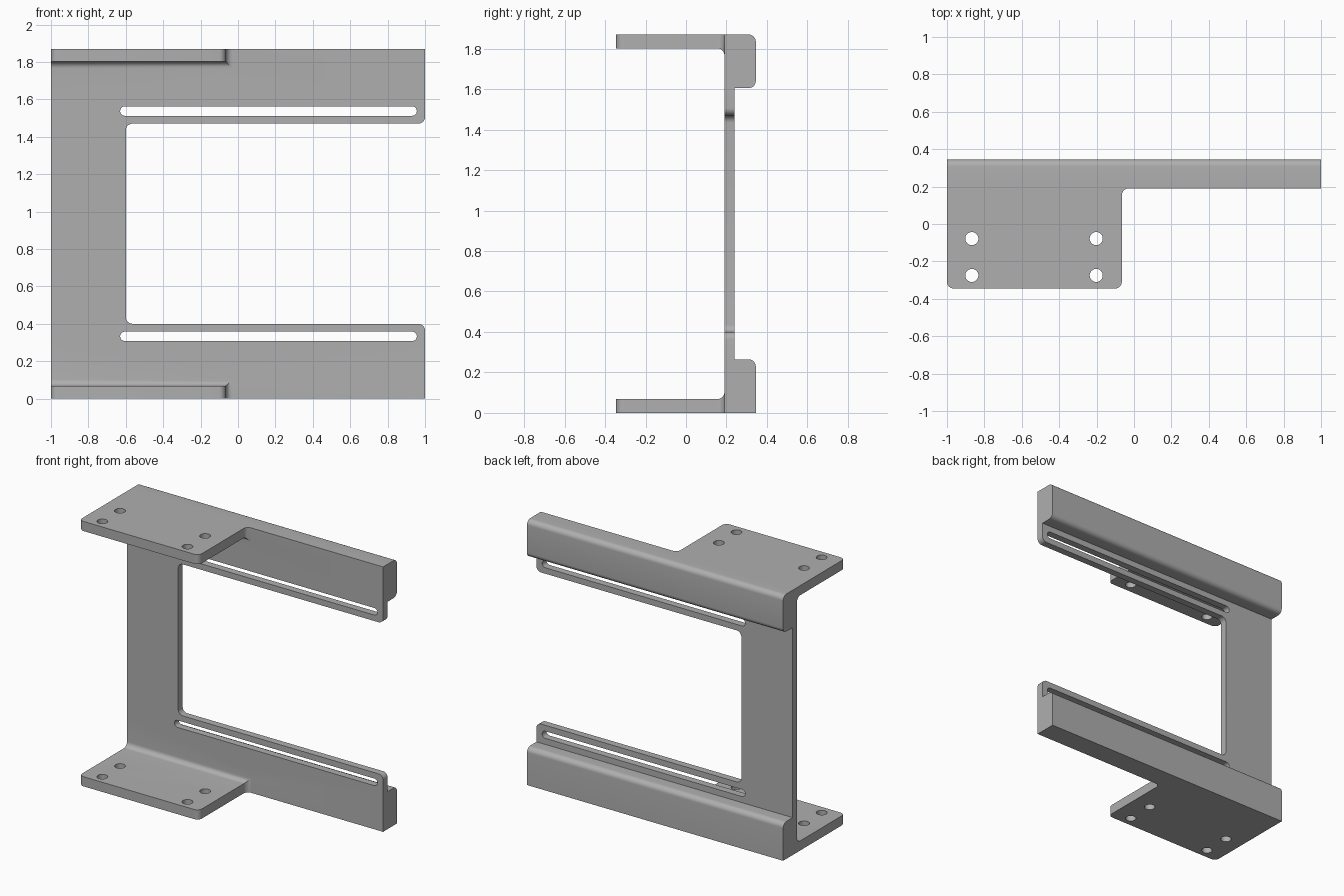
import bpy, bmesh, math
from mathutils import Vector

cube = bpy.data.objects.get("Cube")
if cube:
    bpy.data.objects.remove(cube, do_unlink=True)

H = 1.87            # overall height
WEB = (0.19, 0.24)  # front and back of the upright plate
BACK = 0.345
FLANGE_X = -0.065   # inner end of the mounting flanges
FLANGE_T = 0.068
R = 0.036           # general corner radius

grey = bpy.data.materials.new("metal grey")
grey.use_nodes = True
grey.diffuse_color = (0.43, 0.43, 0.43, 1)
grey.node_tree.nodes["Principled BSDF"].inputs["Base Color"].default_value = (0.43, 0.43, 0.43, 1)


def rounded(points, steps=8):
    """Outline from (a, b, radius) corners, arcs inserted where radius > 0."""
    out = []
    for i, (a, b, r) in enumerate(points):
        p = Vector((a, b))
        if r == 0:
            out.append(p)
            continue
        u = (Vector(points[i - 1][:2]) - p).normalized()
        v = (Vector(points[(i + 1) % len(points)][:2]) - p).normalized()
        for k in range(steps + 1):
            t = k / steps * math.pi / 2
            out.append(p + u * r * (1 - math.sin(t)) + v * r * (1 - math.cos(t)))
    return out


def loft(name, rings):
    """Closed solid through a list of equal-length rings."""
    bm = bmesh.new()
    rows = [[bm.verts.new(c) for c in ring] for ring in rings]
    n = len(rows[0])
    for a, b in zip(rows, rows[1:]):
        for i in range(n):
            bm.faces.new((a[i], a[(i + 1) % n], b[(i + 1) % n], b[i]))
    bm.faces.new(rows[0])
    bm.faces.new(rows[-1])
    bmesh.ops.recalc_face_normals(bm, faces=bm.faces)
    mesh = bpy.data.meshes.new(name)
    bm.to_mesh(mesh)
    bm.free()
    mesh.materials.append(grey)
    ob = bpy.data.objects.new(name, mesh)
    bpy.context.collection.objects.link(ob)
    return ob


def extrude(name, outline, axis, lo, hi):
    def place(p, d):
        c = list(p)
        c.insert(axis, d)
        return c
    return loft(name, [[place(p, d) for p in outline] for d in (lo, hi)])


def combine(target, tool, operation):
    mod = target.modifiers.new(operation, 'BOOLEAN')
    mod.operation, mod.object, mod.solver = operation, tool, 'EXACT'
    bpy.context.view_layer.objects.active = target
    bpy.ops.object.modifier_apply(modifier=mod.name)
    bpy.data.objects.remove(tool, do_unlink=True)


def flip(z, top):
    return H - z if top else z


# C-shaped upright plate
web = extrude("bracket_frame", rounded([
    (-1, 0, 0), (1, 0, 0), (1, 0.4, R), (-0.6, 0.4, R),
    (-0.6, H - 0.4, R), (1, H - 0.4, R), (1, H, 0), (-1, H, 0)]), 1, *WEB)

# Flange cross-sections along y: rounded front corners, fillet into the plate
layers = []
for k in range(9):
    t = k / 8 * math.pi / 2
    layers.append((-BACK + R * (1 - math.cos(t)), -R * (1 - math.sin(t)), 0, True))
for k in range(9):
    t = k / 8 * math.pi / 2
    layers.append((WEB[0] - R + R * math.sin(t), R * (1 - math.cos(t)), R * (1 - math.cos(t)), False))
layers.append((WEB[0] + 0.02, R, R, False))

for top in (False, True):
    # Thick rail along the back
    rail = extrude("rail", [(y, flip(z, top)) for y, z in rounded([
        (WEB[0], 0, 0), (BACK, 0, R if top else 0),
        (BACK, 0.265, R), (WEB[0], 0.265, 0)])], 0, -1, 1)
    combine(web, rail, 'UNION')

    # Mounting flange
    rings = []
    for y, dx, dz, front in layers:
        x0, x1 = -1 - (dx if front else 0), FLANGE_X + dx
        z0, z1 = flip(0, top), flip(FLANGE_T + dz, top)
        rings.append([(x0, y, z0), (x1, y, z0), (x1, y, z1), (x0, y, z1)])
    combine(web, loft("flange", rings), 'UNION')

    # Long adjustment slot
    slot = extrude("slot_cutter", [(x, flip(z, top)) for x, z in rounded([
        (-0.63, 0.308, 0.0249), (0.956, 0.308, 0.0249),
        (0.956, 0.358, 0.0249), (-0.63, 0.358, 0.0249)])], 1, 0.1, 0.3)
    combine(web, slot, 'DIFFERENCE')

    # Four screw holes
    for x in (-0.867, -0.202):
        for y in (-0.078, -0.275):
            circle = [(x + 0.035 * math.cos(a * math.pi / 16),
                       y + 0.035 * math.sin(a * math.pi / 16)) for a in range(32)]
            hole = extrude("hole_cutter", circle, 2, flip(-0.1, top), flip(0.2, top))
            combine(web, hole, 'DIFFERENCE')

# Smooth the fillets, keep the machined edges crisp
bpy.ops.object.select_all(action='DESELECT')
web.select_set(True)
bpy.context.view_layer.objects.active = web
bpy.ops.object.shade_smooth_by_angle(angle=math.radians(30))
